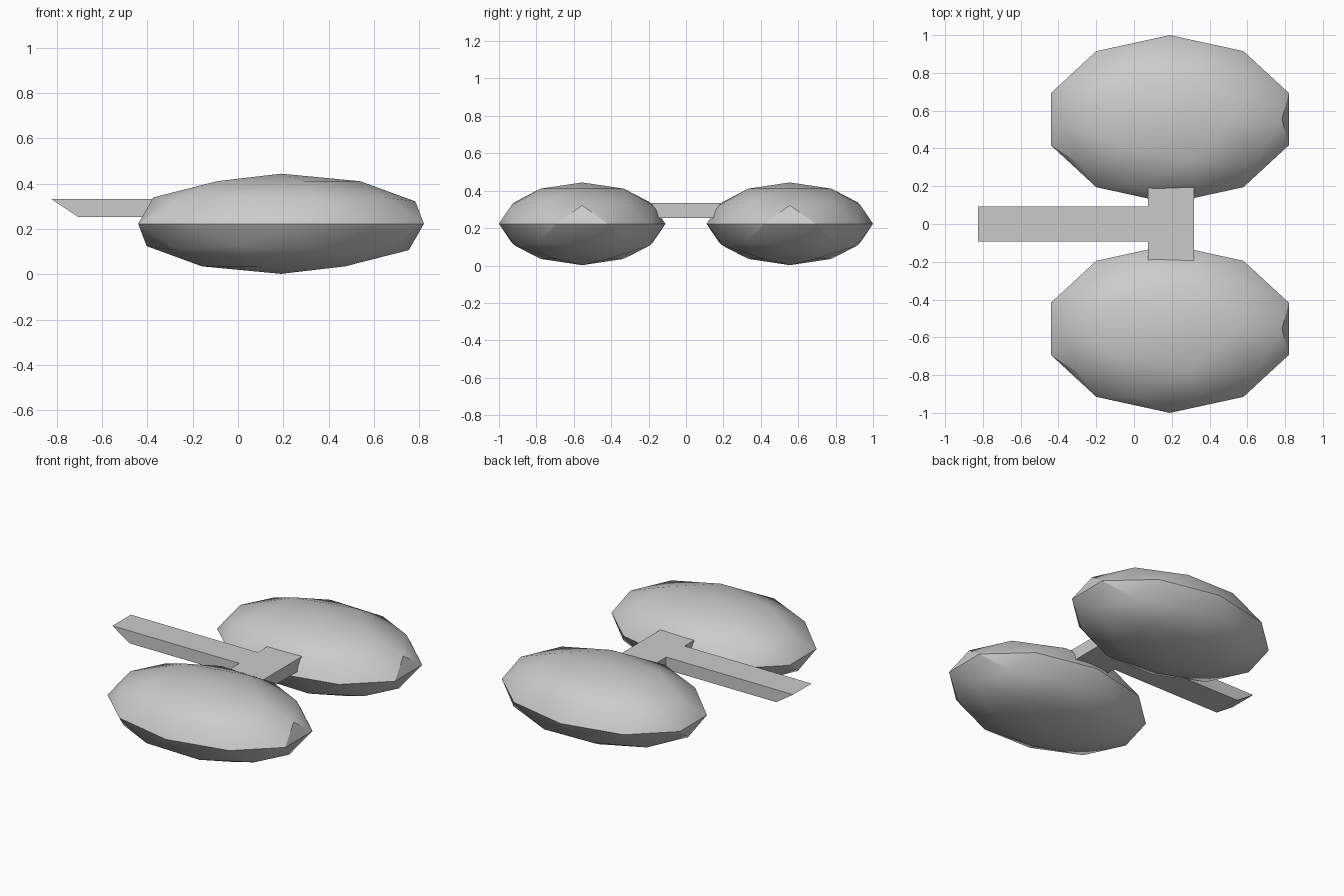
import bpy
import bmesh
from math import radians

cube = bpy.data.objects.get("Cube")
if cube:
    bpy.data.objects.remove(cube, do_unlink=True)

grey = bpy.data.materials.new("light grey")
grey.use_nodes = True
colour = (0.6, 0.6, 0.6, 1)
grey.diffuse_color = colour
grey.node_tree.nodes["Principled BSDF"].inputs["Base Color"].default_value = colour


def add_part(name, bm):
    mesh = bpy.data.meshes.new(name)
    bm.to_mesh(mesh)
    bm.free()
    mesh.materials.append(grey)
    part = bpy.data.objects.new(name, mesh)
    bpy.context.collection.objects.link(part)
    return part


# Two flattened low-poly pods, side by side
for name, side in (("front_pod", -1), ("back_pod", 1)):
    bm = bmesh.new()
    bmesh.ops.create_icosphere(bm, subdivisions=2, radius=1)
    bmesh.ops.scale(bm, vec=(0.663, 0.445, 0.221), verts=bm.verts)
    bmesh.ops.translate(bm, vec=(0.19, side * 0.555, 0.223), verts=bm.verts)
    pod = add_part(name, bm)
    bpy.ops.object.select_all(action="DESELECT")
    pod.select_set(True)
    bpy.context.view_layer.objects.active = pod
    bpy.ops.object.shade_smooth_by_angle(angle=radians(30))

# T-shaped bar: a crosspiece sunk into both pods and a stem with a slanted tip
TOP, BOTTOM, TIP = 0.333, 0.253, -0.825
half = [(TIP, 0.093), (0.075, 0.093), (0.075, 0.24), (0.318, 0.24)]
outline = half + [(x, -y) for x, y in reversed(half)]
bm = bmesh.new()
face = bm.faces.new([bm.verts.new((x, y, TOP)) for x, y in outline])
extruded = bmesh.ops.extrude_face_region(bm, geom=[face], use_keep_orig=True)
for v in extruded["geom"]:
    if isinstance(v, bmesh.types.BMVert):
        v.co.z = BOTTOM
        if v.co.x < TIP + 0.01:
            v.co.x += 0.12
bmesh.ops.recalc_face_normals(bm, faces=bm.faces)
add_part("t_bar", bm)
